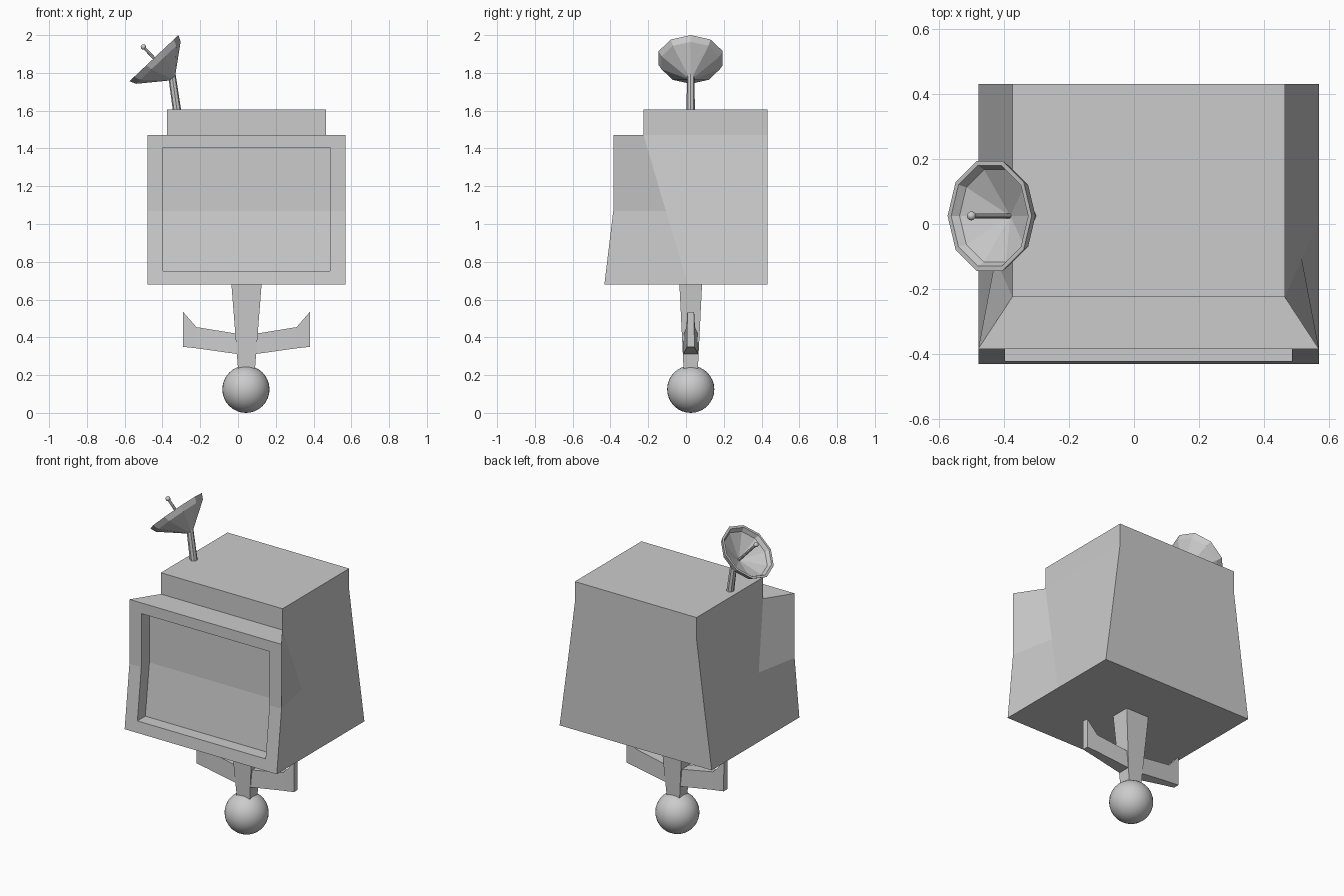
import bpy, bmesh, math
from mathutils import Vector

if "Cube" in bpy.data.objects:
    bpy.data.objects.remove(bpy.data.objects["Cube"])

CX, CY = 0.045, 0.025          # centre line of body and stem


def make(name, bm, smooth=None):
    bmesh.ops.recalc_face_normals(bm, faces=bm.faces)
    me = bpy.data.meshes.new(name)
    bm.to_mesh(me)
    bm.free()
    ob = bpy.data.objects.new(name, me)
    bpy.context.collection.objects.link(ob)
    if smooth:
        bpy.context.view_layer.objects.active = ob
        ob.select_set(True)
        bpy.ops.object.shade_smooth_by_angle(angle=math.radians(smooth))
        ob.select_set(False)
    return ob


def loft(bm, rings):
    """Join rings of equal point count and cap both ends."""
    vs = [[bm.verts.new(p) for p in r] for r in rings]
    n = len(vs[0])
    for a, b in zip(vs, vs[1:]):
        for i in range(n):
            j = (i + 1) % n
            bm.faces.new((a[i], a[j], b[j], b[i]))
    bm.faces.new(vs[0])
    bm.faces.new(vs[-1])
    return vs


def circle(center, axis, r, n):
    """Ring around an axis lying in the xz plane."""
    axis = Vector(axis).normalized()
    v = Vector((0, 1, 0))
    u = v.cross(axis)
    c = Vector(center)
    return [c + r * (math.cos(t) * u + math.sin(t) * v)
            for t in (2 * math.pi * i / n for i in range(n))]


def rod(name, a, b, ra, rb, n):
    bm = bmesh.new()
    axis = Vector(b) - Vector(a)
    loft(bm, [circle(a, axis, ra, n), circle(b, axis, rb, n)])
    return make(name, bm)


def ball(name, center, r, seg, rings):
    bm = bmesh.new()
    bmesh.ops.create_uvsphere(bm, u_segments=seg, v_segments=rings, radius=r)
    bmesh.ops.translate(bm, vec=center, verts=bm.verts)
    return make(name, bm, 40)


# Cabinet: tapered box whose front flares into a full width bezel
def section(z, front, mid, half):
    f = 0.525
    return [(CX - f, front, z), (CX + f, front, z), (CX + half, mid, z),
            (CX + half, 0.432, z), (CX - half, 0.432, z), (CX - half, mid, z)]


bm = bmesh.new()
rows = [section(0.68, -0.432, 0.01, 0.525),
        section(1.07, -0.385, -0.107, 0.472),
        section(1.472, -0.385, -0.225, 0.42)]
rings = loft(bm, rows)
bm.faces.remove(bm.faces.get(rings[-1]))
top = rings[-1]
bm.faces.new((top[0], top[1], top[2], top[5]))
upper = [bm.verts.new((v.co.x, v.co.y, 1.605)) for v in top[2:]]
for i in range(4):
    j = (i + 1) % 4
    bm.faces.new((top[2 + i], top[2 + j], upper[j], upper[i]))
bm.faces.new(upper)
cabinet = make("cabinet", bm)

# Screen recess: bent profile cut out of the bezel
profile = [(-0.6, 0.75), (-0.345, 0.75), (-0.305, 1.07), (-0.305, 1.405), (-0.6, 1.405)]
bm = bmesh.new()
loft(bm, [[(x, y, z) for y, z in profile] for x in (-0.398, 0.487)])
cutter = make("screen_cutter", bm)
cutter.hide_render = True
cutter.hide_viewport = True
mod = cabinet.modifiers.new("screen_recess", 'BOOLEAN')
mod.operation = 'DIFFERENCE'
mod.solver = 'EXACT'
mod.object = cutter

# Stem below the cabinet
bm = bmesh.new()
loft(bm, [[(CX + sx * hx, CY + sy * hy, z)
           for sx, sy in ((-1, -1), (1, -1), (1, 1), (-1, 1))]
          for z, hx, hy in ((0.235, 0.045, 0.038), (0.682, 0.08, 0.06))])
make("stem", bm)

# Side fins, thinner and turned up toward the tips: (offset, low, high, half depth)
fin = [(0.03, 0.309, 0.416, 0.04), (0.265, 0.342, 0.454, 0.024), (0.336, 0.35, 0.535, 0.019)]
for side, label in ((-1, "left"), (1, "right")):
    bm = bmesh.new()
    loft(bm, [[(CX + side * d, CY - t, lo), (CX + side * d, CY + t, lo),
               (CX + side * d, CY + t * 0.95, hi), (CX + side * d, CY - t * 0.95, hi)]
              for d, lo, hi, t in fin])
    make(label + "_fin", bm)

# Ball foot
ball("ball_foot", (0.042, CY, 0.125), 0.125, 32, 16)

# Antenna dish: ten sided shell, profile of (radius, height along axis)
axis = Vector((-0.686, 0, 0.728)).normalized()
hub = Vector((-0.445, CY, 1.878))
shell = [(0.018, -0.145), (0.162, -0.034), (0.178, 0.0), (0.163, 0.0),
         (0.15, -0.024), (0.006, -0.09)]
bm = bmesh.new()
loft(bm, [circle(hub + axis * h, axis, r, 10) for r, h in shell])
make("dish", bm)

# Dish arm, feed rod and feed tip
rod("dish_arm", (-0.322, CY, 1.595), (-0.35, CY, 1.79), 0.022, 0.02, 8)
rod("feed_rod", hub - axis * 0.095, hub + axis * 0.08, 0.008, 0.008, 8)
ball("feed_tip", hub + axis * 0.082, 0.014, 12, 8)
